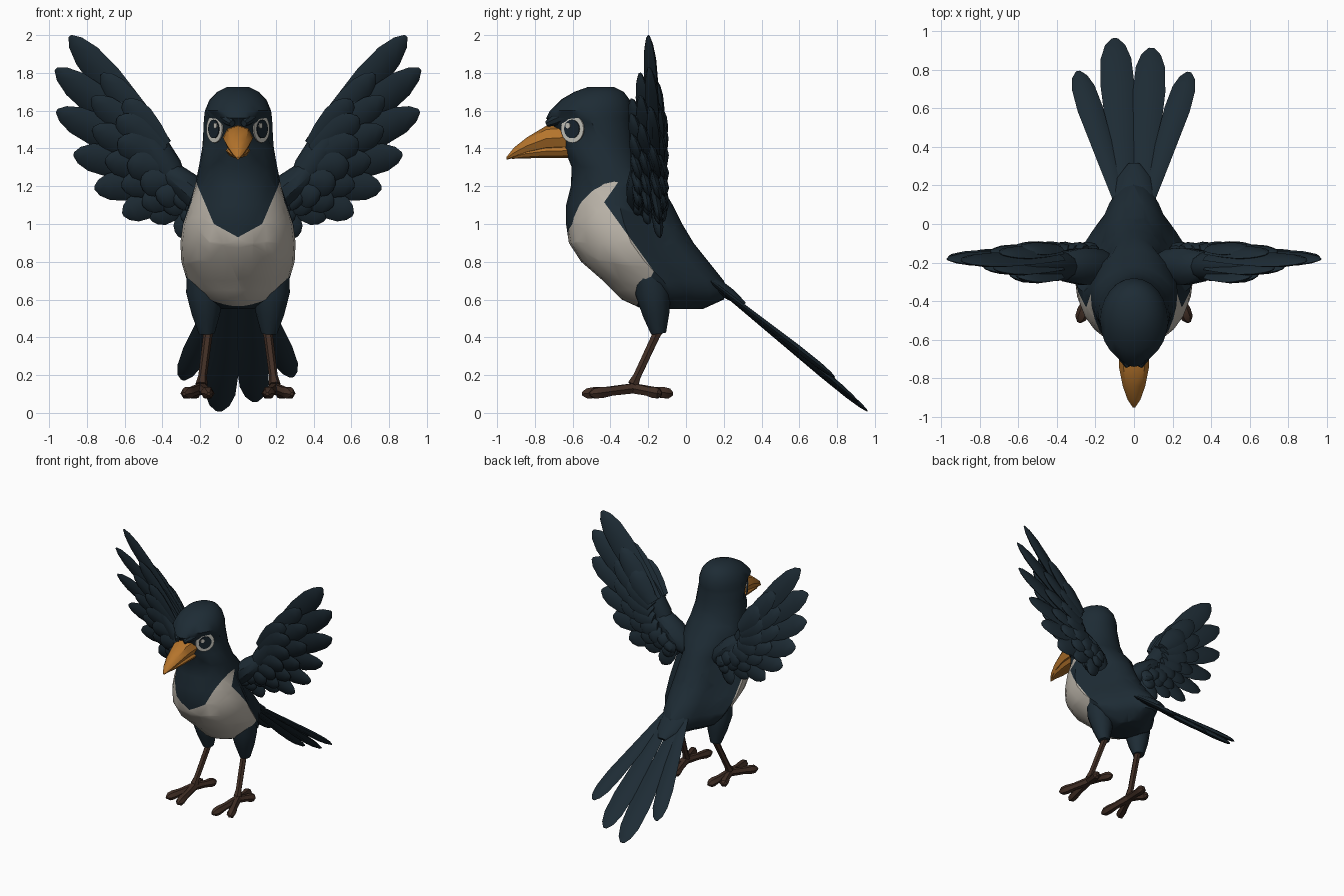
import bpy, bmesh, math
from mathutils import Vector as V

if "Cube" in bpy.data.objects:
    bpy.data.objects.remove(bpy.data.objects["Cube"], do_unlink=True)


def material(name, *rgb):
    m = bpy.data.materials.new(name)
    m.use_nodes = True
    m.diffuse_color = (*rgb, 1)
    bsdf = next(n for n in m.node_tree.nodes if n.type == "BSDF_PRINCIPLED")
    bsdf.inputs["Base Color"].default_value = (*rgb, 1)
    bsdf.inputs["Roughness"].default_value = 0.8
    return m


PLUMAGE = material("dark teal plumage", 0.0125, 0.0245, 0.035)
BELLY = material("warm grey belly", 0.50, 0.46, 0.40)
BEAK = material("orange beak", 0.46, 0.175, 0.025)
LEG = material("brown leg", 0.052, 0.027, 0.018)
EYE = material("eye ring", 0.56, 0.55, 0.50)
PUPIL = material("dark pupil", 0.009, 0.018, 0.028)
parts = []


def finish(name, bm, *mats):
    bmesh.ops.recalc_face_normals(bm, faces=bm.faces)
    mesh = bpy.data.meshes.new(name)
    bm.to_mesh(mesh)
    bm.free()
    for m in mats:
        mesh.materials.append(m)
    ob = bpy.data.objects.new(name, mesh)
    bpy.context.collection.objects.link(ob)
    parts.append(ob)
    return ob


def loft(rings):
    """Skin a list of closed rings and cap both ends."""
    bm = bmesh.new()
    loops = [[bm.verts.new(p) for p in r] for r in rings]
    n = len(loops[0])
    for a, b in zip(loops, loops[1:]):
        for i in range(n):
            j = (i + 1) % n
            bm.faces.new((a[i], a[j], b[j], b[i]))
    bm.faces.new(loops[0])
    bm.faces.new(loops[-1])
    return bm


def oval(centre, u, v, n):
    angles = [math.tau * i / n for i in range(n)]
    return [centre + u * math.cos(a) + v * math.sin(a) for a in angles]


FEATHER = [(0, .55), (.3, .85), (.62, 1), (.82, .86), (.94, .52), (1, .12)]
TAIL_FEATHER = [(0, .5), (.3, .72), (.72, 1), (.88, .9), (.96, .6), (1, .2)]
ROUND = [(0, .6), (.2, .95), (.5, 1), (.8, .8), (1, .3)]
TOE = [(0, .9), (.5, .8), (.75, 1), (.9, .9), (1, .3)]
SHIN = [(0, 1.1), (.15, .9), (.85, .85), (1, 1.2)]
THIGH = [(0, .9), (.35, 1), (.7, .75), (1, .42)]


def blade(name, a, b, width, thick, mat, normal, shape=FEATHER, sides=6):
    """Tapered limb or feather from a to b, broad across its normal."""
    a, b = V(a), V(b)
    d = (b - a).normalized()
    side = d.cross(V(normal)).normalized()
    up = side.cross(d)
    rings = [oval(a.lerp(b, t), side * width * w, up * thick * w, sides)
             for t, w in shape]
    return finish(name, loft(rings), mat)


# Body and head: stacked ovals (height, front, back, half width)
SECTIONS = [
    (1.725, -.52, -.38, .06), (1.70, -.59, -.33, .11), (1.66, -.66, -.30, .15),
    (1.60, -.72, -.28, .175), (1.56, -.74, -.28, .18), (1.53, -.71, -.28, .182),
    (1.46, -.665, -.27, .185), (1.40, -.645, -.26, .19), (1.30, -.605, -.22, .208),
    (1.20, -.61, -.13, .228), (1.10, -.635, -.07, .262), (1.00, -.635, -.02, .292),
    (.90, -.62, .04, .305), (.80, -.555, .12, .30), (.70, -.44, .20, .27),
    (.65, -.39, .215, .245), (.60, -.34, .20, .20), (.55, -.23, .09, .11)]


def body_ring(z, front, back, width):
    middle, reach = (front + back) / 2, (back - front) / 2
    ring = oval(V((0, middle, z)), V((width, 0, 0)), V((0, reach, 0)), 24)
    for p in ring:
        t = (p.y - middle) / reach
        if z < 1.15 and t > 0:                 # narrow rump
            p.x *= 1 - .33 * min(1, 2 * t)
        if 1.45 < z < 1.57 and t < 0:          # eye sockets
            p.x *= 1 - .28 * min(1, -2 * t)
    return ring


body = loft([body_ring(*row) for row in SECTIONS])

# Cut the edges of the pale belly patch into the body
cuts = [((0, -.17, .75), (0, 1, .72)), ((0, -.43, 1.12), (0, 1, -.7)),
        ((0, -.17, .75), (0, 1, -.5))]
for s in (1, -1):
    cuts += [((0, 0, .93), (-.55 * s, 0, 1)), ((0, 0, .70), (-2.35 * s, 0, 1))]
for point, normal in cuts:
    bmesh.ops.bisect_plane(body, geom=body.verts[:] + body.edges[:] + body.faces[:],
                           plane_co=point, plane_no=normal)


def is_belly(p):
    neckline = max(.93 + .55 * abs(p.x), .70 + 2.35 * abs(p.x))
    flank = max(-.17 - .72 * (p.z - .75), -.43 + .7 * (p.z - 1.12))
    rear = -.17 + .5 * (p.z - .75)
    return p.z < min(neckline, 1.28) and p.y < min(flank, rear)


for face in body.faces:
    face.material_index = int(is_belly(face.calc_center_median()))
finish("body", body, PLUMAGE, BELLY)

# Beak halves: (y, bottom, top, half width)
HALVES = {
    "upper_beak": [(-.60, 1.39, 1.53, .08), (-.74, 1.385, 1.52, .078),
                   (-.84, 1.37, 1.46, .058), (-.91, 1.35, 1.405, .033),
                   (-.95, 1.34, 1.355, .006)],
    "lower_beak": [(-.58, 1.35, 1.43, .066), (-.75, 1.35, 1.42, .06),
                   (-.86, 1.347, 1.395, .04), (-.92, 1.345, 1.36, .012)]}
for name, rows in HALVES.items():
    finish(name, loft([oval(V((0, y, (lo + hi) / 2)), V((w, 0, 0)),
                            V((0, 0, (hi - lo) / 2)), 8) for y, lo, hi, w in rows]), BEAK)


def disc(name, centre, normal, radius, mat):
    q = V(normal).to_track_quat("Z", "Y")
    u, v = q @ V((radius, 0, 0)), q @ V((0, radius, 0))
    half = V(normal).normalized() * .004
    finish(name, loft([oval(centre - half, u, v, 20), oval(centre + half, u, v, 20)]), mat)


# Wing feathers: root x, root z, tip x, tip z, half width
PRIMARIES = [(.39, 1.41, .89, 1.995, .09), (.40, 1.38, .965, 1.82, .092),
             (.40, 1.33, .96, 1.60, .092), (.38, 1.28, .87, 1.37, .09),
             (.34, 1.23, .76, 1.19, .085), (.30, 1.19, .61, 1.05, .08),
             (.25, 1.17, .46, 1.02, .075), (.21, 1.14, .31, .93, .065)]
# Covert layers: length, forward shift, width
COVERTS = [(.66, -.05, .9), (.42, -.095, .9), (.6, .03, .85), (.36, .045, .85)]

for s, label in ((1, "left"), (-1, "right")):
    # Eye and frowning brow
    look = V((.82 * s, -.57, 0))
    spot = V((.114 * s, -.594, 1.503))
    disc(label + "_eye_ring", spot + look * .011, look, .073, EYE)
    disc(label + "_pupil", spot + look * .016, look, .049, PUPIL)
    glint = spot + look * .021 + V((-.012 * s, -.018, .018))
    disc(label + "_eye_glint", glint, look, .015, EYE)
    blade(label + "_brow", (.03 * s, -.735, 1.532), (.145 * s, -.52, 1.625),
          .03, .028, PLUMAGE, look, ROUND, 8)

    # Wing arm in two pieces
    blade(label + "_wing_shoulder", (.12 * s, -.22, 1.06), (.42 * s, -.22, 1.32),
          .085, .10, PLUMAGE, (0, 1, 0), ROUND, 10)
    blade(label + "_wing_arm", (.31 * s, -.22, 1.20), (.62 * s, -.22, 1.66),
          .085, .08, PLUMAGE, (0, 1, 0), ROUND, 10)

    # Flight feathers with overlapping coverts, leading edges turned forward
    tilt = (-.28 * s, 1, .3)
    for i, (x, z, tx, tz, w) in enumerate(PRIMARIES):
        root = V((x * s, -.17, z))
        tip = V((tx * s, -.14 - .055 * (tz - 1), tz))
        blade(f"{label}_flight_feather_{i}", root, tip, w, .026, PLUMAGE, tilt)
        for k, (length, shift, wide) in enumerate(COVERTS):
            move = V((0, shift, 0))
            blade(f"{label}_covert_{k}_{i}", root + move, root.lerp(tip, length) + move,
                  w * wide, .026, PLUMAGE, tilt)

    # Legs
    blade(label + "_thigh", (.18 * s, -.19, .76), (.165 * s, -.145, .42),
          .10, .095, PLUMAGE, (0, 1, 0), THIGH, 12)
    ankle = V((.193 * s, -.28, .15))
    blade(label + "_shin", (.155 * s, -.14, .45), ankle, .027, .027, LEG, (0, 1, 0), SHIN)
    for k, (x, y) in enumerate([(.155, -.55), (.285, -.51), (.15, -.07), (.24, -.13)]):
        blade(f"{label}_toe_{k}", ankle + V((0, 0, -.02)), (x * s, y, .10),
              .034, .034, LEG, (0, 0, 1), TOE)

# Tail fan: root x, tip x, tip y, tip z, half width
TAIL = [(-.048, -.10, .96, .01, .088), (.048, .09, .91, .06, .084),
        (-.065, -.29, .79, .175, .067), (.065, .285, .785, .19, .067)]
for i, (x, tx, ty, tz, w) in enumerate(TAIL):
    blade(f"tail_feather_{i}", (x, .10, .72), (tx, ty, tz), w, .022,
          PLUMAGE, (0, .65, .75), TAIL_FEATHER)
blade("tail_root", (0, -.05, .82), (0, .31, .575), .11, .04, PLUMAGE,
      (0, .65, .75), ROUND, 10)

# Soft facets, sharp feather edges
bpy.ops.object.select_all(action="DESELECT")
for ob in parts:
    ob.select_set(True)
bpy.context.view_layer.objects.active = parts[0]
bpy.ops.object.shade_smooth_by_angle(angle=math.radians(38))
